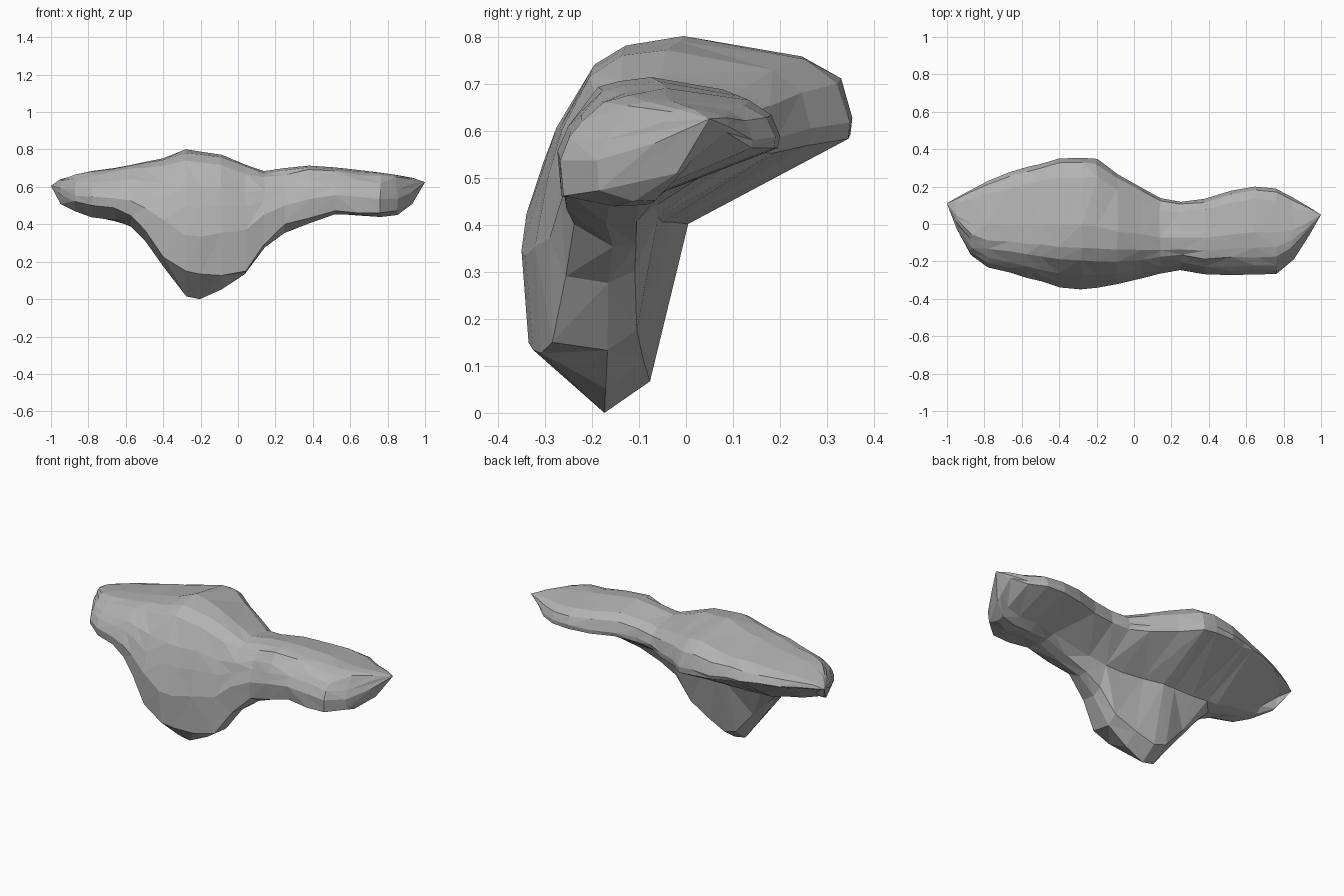
import bpy
import bmesh
import random
from mathutils import Vector

if "Cube" in bpy.data.objects:
    bpy.data.objects.remove(bpy.data.objects["Cube"], do_unlink=True)
random.seed(4)

# Outline profiles along the length of the rock: (x, value)
crest_height = [(-1, .61), (-.93, .66), (-.4, .76), (-.3, .805), (-.12, .79),
                (.07, .71), (.15, .685), (.38, .72), (.9, .665), (1, .63)]
base_height = [(-1, .61), (-.95, .51), (-.8, .45), (-.6, .41), (-.53, .36),
               (-.28, .02), (-.2, 0), (-.08, .06), (.05, .14), (.14, .28),
               (.26, .36), (.53, .46), (.83, .44), (.92, .5), (1, .63)]
chin_height = [(-1, .61), (-.9, .53), (-.6, .48), (-.53, .42), (-.4, .23),
               (-.28, .155), (-.15, .125), (.04, .15), (.14, .3),
               (.26, .41), (.53, .475), (.83, .46), (1, .63)]
back_edge = [(-1, .11), (-.77, .24), (-.37, .36), (-.17, .35), (-.08, .26),
             (.15, .13), (.3, .11), (.6, .2), (.75, .2), (1, .05)]
front_edge = [(-1, .11), (-.93, -.08), (-.86, -.18), (-.78, -.23), (-.35, -.35),
              (-.15, -.34), (.23, -.24), (.4, -.27), (.75, -.275), (.83, -.22), (1, .05)]
rim_height = [(-1, .61), (-.35, .6), (0, .56), (.3, .57), (.85, .57), (1, .63)]
belly_height = [(-1, .61), (-.8, .47), (-.55, .41), (.05, .41), (.25, .44),
                (.5, .475), (.8, .48), (.92, .53), (1, .63)]


def sample(profile, x):
    """Read a profile at x by straight interpolation."""
    for (x0, v0), (x1, v1) in zip(profile, profile[1:]):
        if x <= x1:
            return mix(v0, v1, (x - x0) / (x1 - x0))
    return profile[-1][1]


def mix(a, b, t):
    return a + (b - a) * t


def cross_section(x):
    """Hooked section: a tilted slab above, with a keel hanging at the front."""
    crest, base = sample(crest_height, x), sample(base_height, x)
    rim, belly = sample(rim_height, x), sample(belly_height, x)
    front, back = sample(front_edge, x), sample(back_edge, x)
    # Each pair is depth from front to back, then height
    outline = [(.48, crest), (.85, mix(rim, crest, .8)),
               (.96, mix(rim, crest, .58)), (1, mix(rim, crest, .17)), (.99, rim),
               (.5, belly), (.39, mix(base, belly, .18)), (.25, base),
               (.02, sample(chin_height, x))]
    # Rounded front face, from above the chin up to the brow
    for depth, lift in [(0, .42), (.05, .62), (.1, .76), (.21, .92), (.31, .98)]:
        outline.append((depth, mix(base, crest, lift)))
    return [Vector((x, mix(front, back, d), z)) for d, z in outline]


def chip(point, amount=.005):
    """Move a point slightly so that the facets are uneven."""
    return point + Vector([random.uniform(-amount, amount) for _ in point])


def build_rock(name, material):
    bm = bmesh.new()
    stations = [-.95, -.87, -.78, -.66, -.57, -.5, -.4, -.28, -.2, -.09,
                .04, .14, .25, .38, .52, .65, .76, .85, .93]
    rings = [[bm.verts.new(chip(p)) for p in cross_section(x)] for x in stations]
    count = len(rings[0])

    # Facets between neighbouring sections, with a varying diagonal
    for a, b in zip(rings, rings[1:]):
        for i in range(count):
            j = (i + 1) % count
            quad = [a[i], a[j], b[j], b[i]]
            if random.random() < .5:
                quad = quad[1:] + quad[:1]
            bm.faces.new((quad[0], quad[1], quad[2]))
            bm.faces.new((quad[0], quad[2], quad[3]))

    # Pointed ends
    for x, ring in ((-1, rings[0]), (1, rings[-1])):
        tip = bm.verts.new((x, sample(back_edge, x), sample(rim_height, x)))
        for i in range(count):
            bm.faces.new((tip, ring[i], ring[(i + 1) % count]))

    bmesh.ops.recalc_face_normals(bm, faces=bm.faces)
    lowest = min(v.co.z for v in bm.verts)
    bmesh.ops.translate(bm, verts=bm.verts, vec=(0, 0, -lowest))
    mesh = bpy.data.meshes.new(name)
    bm.to_mesh(mesh)
    bm.free()
    mesh.materials.append(material)
    rock = bpy.data.objects.new(name, mesh)
    bpy.context.collection.objects.link(rock)
    return rock


# Plain stone colour
stone = bpy.data.materials.new("stone_grey")
stone.use_nodes = True
colour = (.45, .45, .45, 1)
stone.diffuse_color = colour
stone.node_tree.nodes["Principled BSDF"].inputs["Base Color"].default_value = colour

build_rock("rock", stone)
